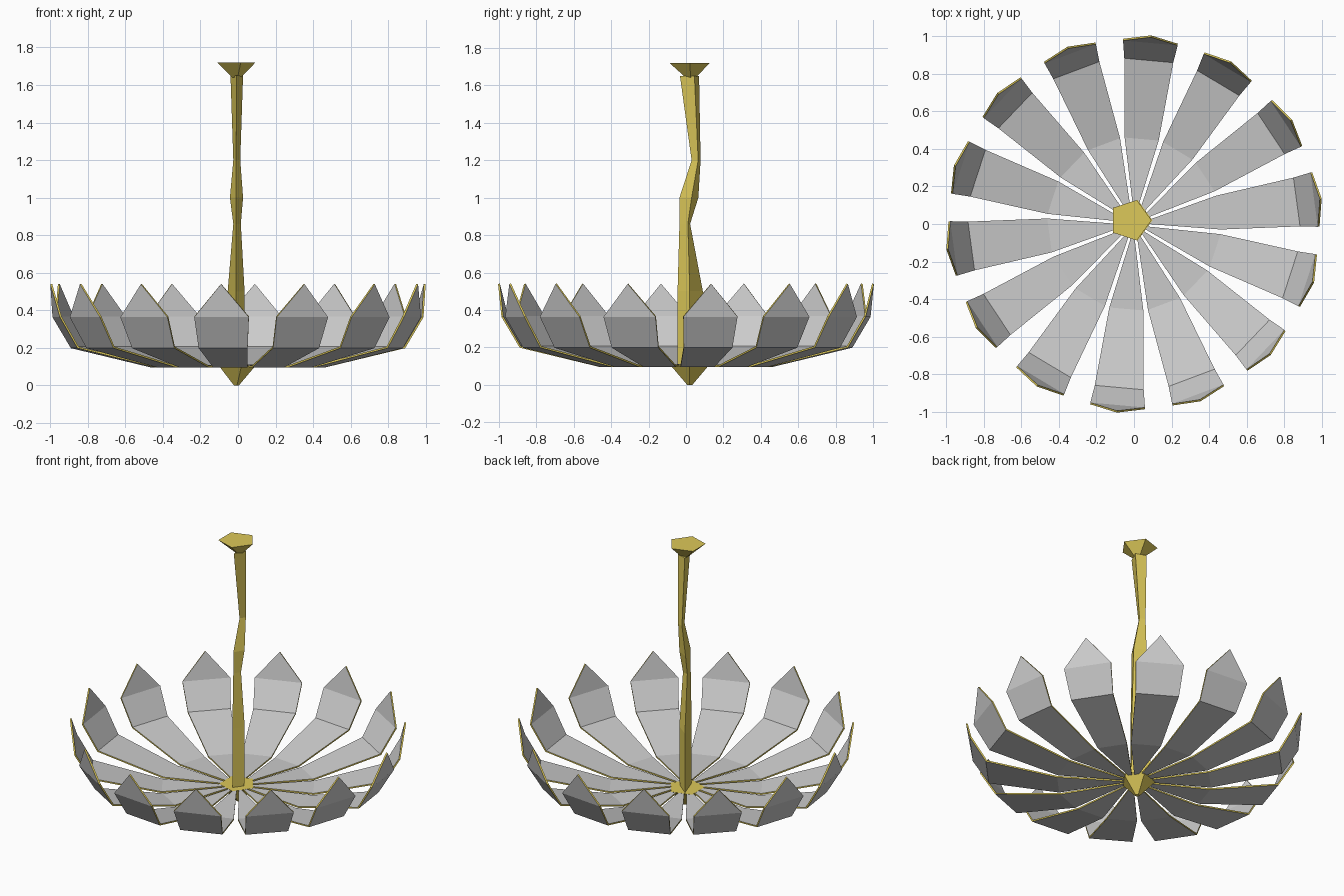
import bpy
from math import sin, cos, radians, tau

if "Cube" in bpy.data.objects:
    bpy.data.objects.remove(bpy.data.objects["Cube"])

gold = bpy.data.materials.new("gold")
gold.diffuse_color = (0.72, 0.58, 0.1, 1)
gold.use_nodes = True
gold.node_tree.nodes["Principled BSDF"].inputs["Base Color"].default_value = gold.diffuse_color


def add_mesh(name, verts, faces, mats):
    mesh = bpy.data.meshes.new(name)
    mesh.from_pydata(verts, [], faces)
    for m in mats:
        mesh.materials.append(m)
    obj = bpy.data.objects.new(name, mesh)
    bpy.context.collection.objects.link(obj)
    return obj


def loft(name, rings):
    """Skin equal-sized counter-clockwise rings, bottom to top, with end caps."""
    n = len(rings[0])
    verts = [v for ring in rings for v in ring]
    faces = [(k * n + i, k * n + (i + 1) % n, (k + 1) * n + (i + 1) % n, (k + 1) * n + i)
             for k in range(len(rings) - 1) for i in range(n)]
    faces.append(tuple(reversed(range(n))))
    faces.append(tuple(range(len(verts) - n, len(verts))))
    return add_mesh(name, verts, faces, [gold])


def pentagon(x, y, r, z):
    return [(x + r * cos(i * tau / 5), y + r * sin(i * tau / 5), z) for i in range(5)]


# Petals: grey strips folded upward to a pointed tip, with gold rims
COUNT = 14
profile = [(0.06, 0.105, 0.007), (0.455, 0.1, 0.091),
           (0.878, 0.202, 0.131), (0.973, 0.365, 0.146)]  # radius, height, half width
for p in range(COUNT):
    a = radians(7.7) + p * tau / COUNT

    def place(r, w, z):
        return (r * cos(a) - w * sin(a), r * sin(a) + w * cos(a), z)

    verts = []
    for r, z, w in profile:
        verts += [place(r, -w, z), place(r, w, z)]
    verts.append(place(1.004, 0, 0.54))
    faces = [(2 * i, 2 * i + 2, 2 * i + 3, 2 * i + 1) for i in range(3)] + [(6, 8, 7)]
    petal = add_mesh(f"petal_{p + 1}", verts, faces, [None, gold])
    mod = petal.modifiers.new("thickness", 'SOLIDIFY')
    mod.thickness = 0.01
    mod.offset = 0
    mod.material_offset_rim = 1

# Stem: crooked three-sided rod (height, front, right and back-left corners)
stem = [(0.1, (-0.01, -0.045), (0.035, 0.015), (-0.055, 0.09)),
        (0.5, (-0.01, -0.045), (0.035, 0.02), (-0.055, 0.09)),
        (0.86, (-0.01, -0.035), (0.015, 0.01), (-0.025, 0.022)),
        (1.0, (-0.01, -0.035), (0.027, 0.03), (-0.043, 0.066)),
        (1.2, (-0.01, 0.03), (0.012, 0.065), (-0.025, 0.078)),
        (1.65, (-0.008, -0.032), (0.027, 0.045), (-0.04, 0.07))]
loft("stem", [[(x, y, z) for x, y in pts] for z, *pts in stem])

# Bottom finial and ceiling canopy: tapered pentagons
loft("bottom_finial", [pentagon(-0.01, 0.02, 0.015, 0), pentagon(-0.015, 0.02, 0.113, 0.11)])
loft("ceiling_canopy", [pentagon(-0.01, 0.025, 0.025, 1.64), pentagon(-0.02, 0.02, 0.113, 1.72)])
